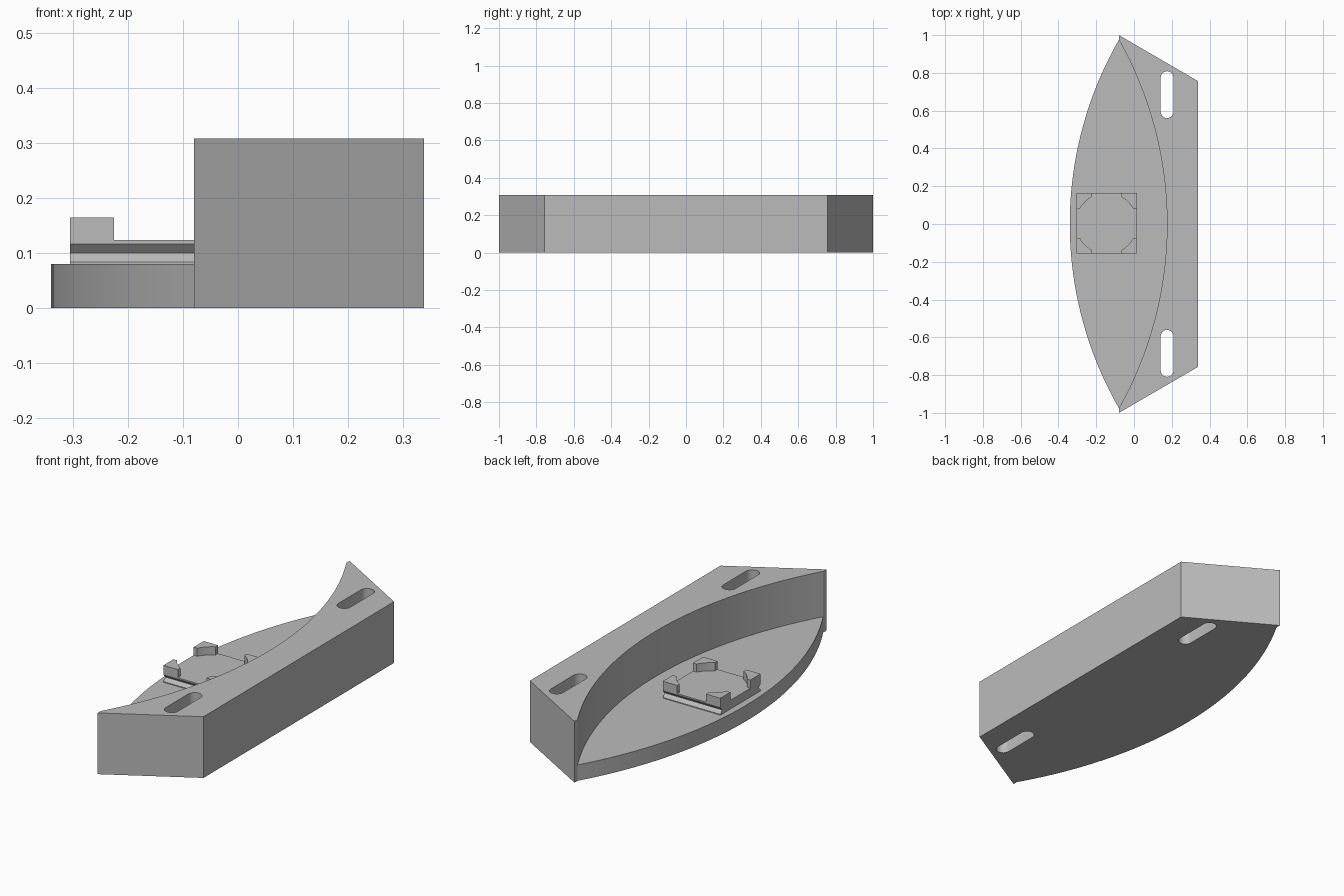
import bpy, bmesh, math
from mathutils import Vector

cube = bpy.data.objects.get("Cube")
if cube:
    bpy.data.objects.remove(cube, do_unlink=True)

grey = bpy.data.materials.new("plain grey")
grey.use_nodes = True
colour = (0.5, 0.5, 0.5, 1)
grey.diffuse_color = colour
grey.node_tree.nodes["Principled BSDF"].inputs["Base Color"].default_value = colour


def prism(name, outline, start, end, axis="z"):
    """Extrude an outline along z, or a (y, z) section along x."""
    bm = bmesh.new()
    place = (lambda a, b: (a, b, start)) if axis == "z" else (lambda a, b: (start, a, b))
    step = Vector((0, 0, end - start)) if axis == "z" else Vector((end - start, 0, 0))
    face = bm.faces.new([bm.verts.new(place(a, b)) for a, b in outline])
    grown = bmesh.ops.extrude_face_region(bm, geom=[face], use_keep_orig=True)["geom"]
    bmesh.ops.translate(bm, vec=step, verts=[v for v in grown if isinstance(v, bmesh.types.BMVert)])
    bmesh.ops.recalc_face_normals(bm, faces=bm.faces)
    mesh = bpy.data.meshes.new(name)
    bm.to_mesh(mesh)
    bm.free()
    mesh.materials.append(grey)
    obj = bpy.data.objects.new(name, mesh)
    bpy.context.collection.objects.link(obj)
    return obj


def smooth(obj):
    bpy.ops.object.select_all(action="DESELECT")
    obj.select_set(True)
    bpy.context.view_layer.objects.active = obj
    bpy.ops.object.shade_smooth_by_angle(angle=math.radians(25))


def bow(sag, half=0.975, count=48):
    """Arc from the -y tip to the +y tip, bulging by sag along x."""
    radius = (half ** 2 + sag ** 2) / (2 * abs(sag))
    sweep = math.asin(half / radius)
    side = math.copysign(1, sag)
    pts = []
    for i in range(count + 1):
        a = sweep * (2 * i / count - 1)
        pts.append((TIP_X + sag - side * radius * (1 - math.cos(a)), radius * math.sin(a)))
    return pts


TIP_X, BACK_X, TOP = -0.08, 0.338, 0.308
FLOOR = 0.08

# Tall block with a concave front wall
block = prism("mounting_block", bow(0.255) +
              [(TIP_X, 1), (BACK_X, 0.757), (BACK_X, -0.757), (TIP_X, -1)], 0, TOP)

# Screw slots through the block
for side in (-1, 1):
    slot = []
    for end in (1, -1):
        for i in range(13):
            a = math.pi * i / 12 + (0 if end > 0 else math.pi)
            slot.append((0.175 + 0.034 * math.cos(a),
                         side * 0.685 + end * 0.09 + 0.034 * math.sin(a)))
    cutter = prism("slot_cutter", slot, -0.1, TOP + 0.1)
    cutter.hide_render = True
    mod = block.modifiers.new("slot", "BOOLEAN")
    mod.operation, mod.solver, mod.object = "DIFFERENCE", "EXACT", cutter
    bpy.ops.object.select_all(action="DESELECT")
    block.select_set(True)
    bpy.context.view_layer.objects.active = block
    bpy.ops.object.modifier_apply(modifier=mod.name)
    bpy.data.objects.remove(cutter, do_unlink=True)
smooth(block)

# Low lens-shaped shelf
shelf = prism("curved_shelf", bow(-0.26) + bow(0.255)[-2:0:-1], 0, FLOOR)
smooth(shelf)

# Square pad with V grooves along its two x-running sides
CX, CY, HALF, PAD_TOP = -0.145, 0.003, 0.16, 0.124
section = [(HALF, FLOOR), (HALF, 0.084), (HALF - 0.016, 0.1), (HALF, 0.117), (HALF, PAD_TOP)]
section += [(-y, z) for y, z in reversed(section)]
prism("grooved_pad", [(y + CY, z) for y, z in section], CX - HALF, CX + HALF, "x")

# Four corner lugs with a round inner face
INNER = 0.08
ring = math.hypot(INNER, 0.14)
low = math.atan2(INNER, 0.14)
high = math.pi / 2 - low
lug = [(HALF, INNER)] + [(HALF, HALF), (INNER, HALF)]
lug += [(ring * math.cos(high + (low - high) * i / 8),
         ring * math.sin(high + (low - high) * i / 8)) for i in range(9)]
for sx, x_name in ((-1, "right"), (1, "left")):
    for sy, y_name in ((-1, "front"), (1, "back")):
        obj = prism(f"{y_name}_{x_name}_lug",
                    [(CX + sx * x, CY + sy * y) for x, y in lug], PAD_TOP, 0.165)
        smooth(obj)
